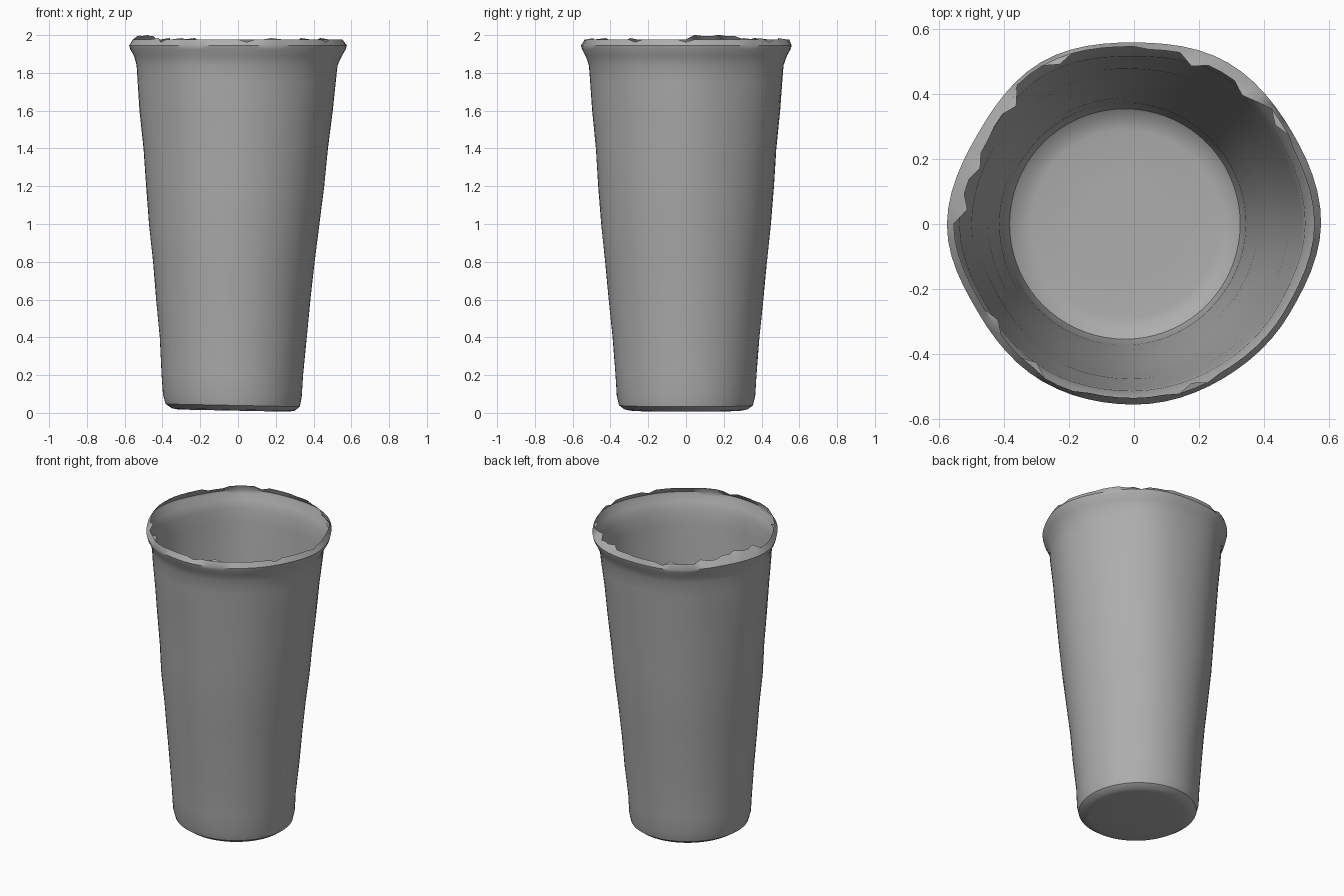
import bpy, bmesh, math, random

random.seed(4)
cube = bpy.data.objects.get("Cube")
if cube:
    bpy.data.objects.remove(cube)

# One plain grey for the whole cup
grey = bpy.data.materials.new("plain_grey")
grey.use_nodes = True
colour = (0.42, 0.42, 0.42, 1)
grey.diffuse_color = colour
grey.node_tree.nodes["Principled BSDF"].inputs["Base Color"].default_value = colour

SIDES = 72
# Height, radius and sideways offset of the thin wall
PROFILE = [(0.012, 0.15, -0.025), (0.012, 0.29, -0.025), (0.018, 0.325, -0.025),
           (0.04, 0.355, -0.028), (0.09, 0.367, -0.03), (0.2, 0.373, -0.03),
           (0.4, 0.39, -0.025), (0.6, 0.408, -0.025), (0.8, 0.428, -0.022),
           (1.0, 0.45, -0.02), (1.2, 0.467, -0.015), (1.4, 0.483, -0.012),
           (1.6, 0.502, -0.01), (1.75, 0.516, -0.007), (1.84, 0.523, -0.005),
           (1.89, 0.54, 0), (1.925, 0.559, 0), (1.945, 0.564, 0)]
# Mouth is slightly out of round: relative radius at every 30 degrees
MOUTH = [1.02, 0.995, 1.02, 0.99, 1.02, 0.99, 1.02, 0.975, 0.995, 0.985, 0.975, 0.985]


def out_of_round(angle):
    t = angle / math.tau * len(MOUTH)
    i = int(t)
    f = t - i
    f = f * f * (3 - 2 * f)
    n = len(MOUTH)
    return MOUTH[i % n] * (1 - f) + MOUTH[(i + 1) % n] * f


def make_ring(bm, place):
    return [bm.verts.new(place(math.tau * k / SIDES)) for k in range(SIDES)]


def bridge(bm, low, high):
    for k in range(SIDES):
        n = (k + 1) % SIDES
        bm.faces.new((low[k], low[n], high[n], high[k]))


def wall_point(z, r, dx):
    def place(a):
        blend = min(1, z / 1.94) ** 2
        dents = 0.003 * math.sin(3 * a + 5 * z) * math.sin(9 * z + a)
        radius = r * (1 + (out_of_round(a) - 1) * blend) + dents * min(1, z * 3)
        tilt = -0.02 * math.cos(a) * r if z < 0.1 else 0
        return (dx + radius * math.cos(a), radius * math.sin(a), z + tilt)
    return place


# Cup wall and base as a single thin shell
bm = bmesh.new()
rings = [make_ring(bm, wall_point(*p)) for p in PROFILE]
bm.faces.new(list(reversed(rings[0])))
for low, high in zip(rings, rings[1:]):
    bridge(bm, low, high)

# Ragged lip leaning inward, with a torn edge
tear = [random.choice((0.012, 0.02, 0.02, 0.035)) for _ in range(SIDES // 3)]


def lip_point(a):
    k = round(a / math.tau * SIDES)
    inward = tear[k // 3]
    height = 1.978
    if 2.55 < a < 3.1:
        inward, height = 0.04, 1.995
    elif k % 11 == 0:
        height -= 0.015
    radius = 0.564 * out_of_round(a) - inward
    return (radius * math.cos(a), radius * math.sin(a), height)


lip = make_ring(bm, lip_point)
bridge(bm, rings[-1], lip)

# Torn flaps folded in from the lip
for start in (6, 9, 13, 22, 26, 31, 34, 42, 46, 57):
    a, b = lip[start], lip[start + 2]
    mid = lip[start + 1]
    tip = bm.verts.new((mid.co.x * 0.965, mid.co.y * 0.965, mid.co.z + 0.006))
    bm.faces.new((a, mid, tip))
    bm.faces.new((mid, b, tip))

mesh = bpy.data.meshes.new("cup")
bm.to_mesh(mesh)
bm.free()
mesh.materials.append(grey)
cup = bpy.data.objects.new("cup", mesh)
bpy.context.collection.objects.link(cup)
bpy.context.view_layer.objects.active = cup
cup.select_set(True)
bpy.ops.object.shade_smooth_by_angle(angle=math.radians(35))
